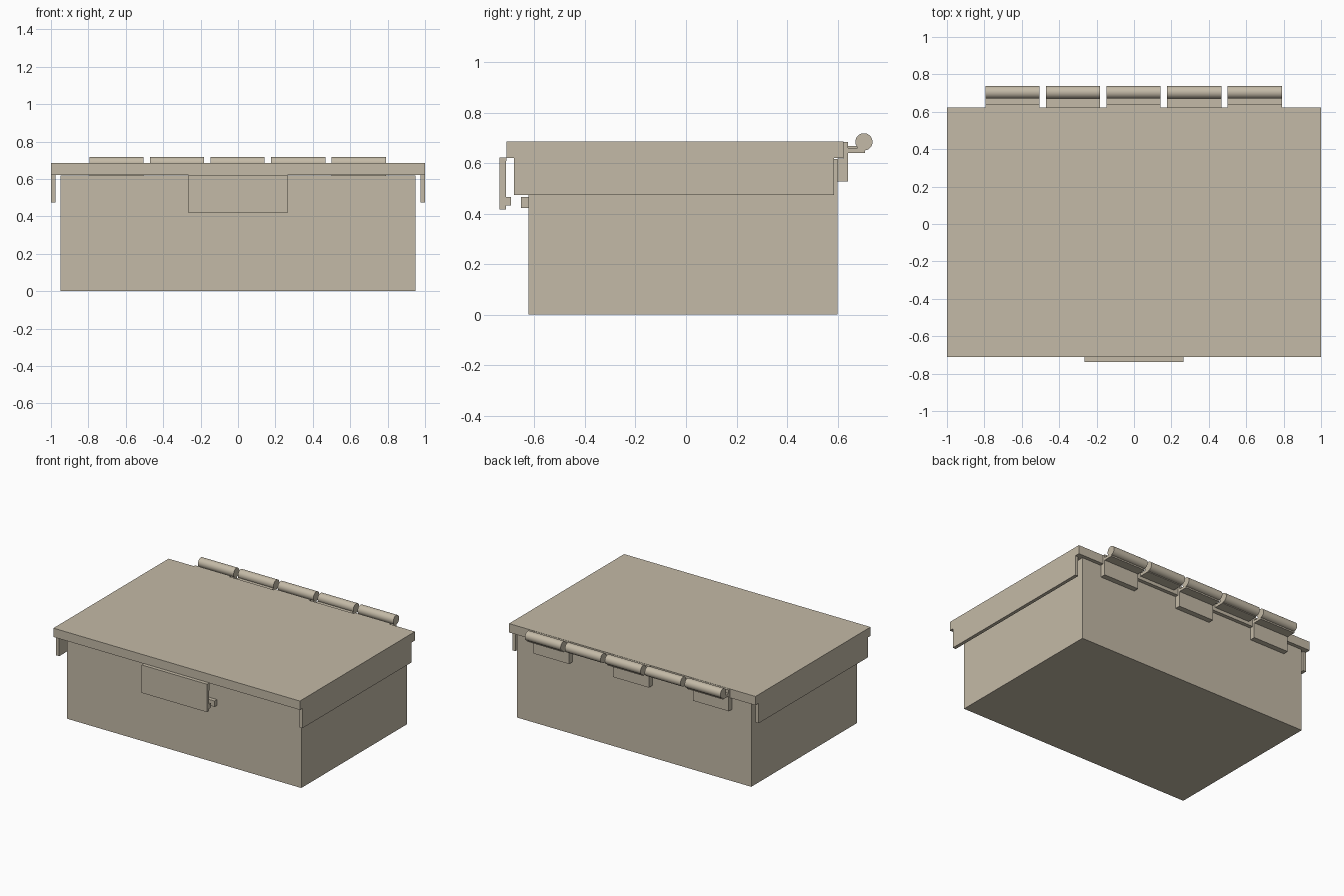
import bpy, bmesh, math
from mathutils import Matrix

cube = bpy.data.objects.get("Cube")
if cube:
    bpy.data.objects.remove(cube, do_unlink=True)

COLOUR = (0.55, 0.49, 0.385, 1.0)
beige = bpy.data.materials.new("warm beige")
beige.diffuse_color = COLOUR
beige.use_nodes = True
beige.node_tree.nodes["Principled BSDF"].inputs["Base Color"].default_value = COLOUR


def finish(name, bm):
    bmesh.ops.recalc_face_normals(bm, faces=bm.faces[:])
    mesh = bpy.data.meshes.new(name)
    bm.to_mesh(mesh)
    bm.free()
    mesh.materials.append(beige)
    obj = bpy.data.objects.new(name, mesh)
    bpy.context.collection.objects.link(obj)
    return obj


def extrude_x(name, profile, x0, x1):
    """Sweep a closed (y, z) profile from x0 to x1."""
    bm = bmesh.new()
    face = bm.faces.new([bm.verts.new((x0, y, z)) for y, z in profile])
    new = bmesh.ops.extrude_face_region(bm, geom=[face])["geom"]
    verts = [g for g in new if isinstance(g, bmesh.types.BMVert)]
    bmesh.ops.translate(bm, verts=verts, vec=(x1 - x0, 0, 0))
    return finish(name, bm)


def box(name, x, y, z):
    return extrude_x(name, [(y[0], z[0]), (y[1], z[0]), (y[1], z[1]), (y[0], z[1])], *x)


def barrel(name, x0, x1, y, z, radius):
    bm = bmesh.new()
    place = Matrix.Translation(((x0 + x1) / 2, y, z)) @ Matrix.Rotation(math.pi / 2, 4, 'Y')
    bmesh.ops.create_cone(bm, cap_ends=True, segments=40, radius1=radius,
                          radius2=radius, depth=x1 - x0, matrix=place)
    obj = finish(name, bm)
    bpy.ops.object.select_all(action='DESELECT')
    obj.select_set(True)
    bpy.context.view_layer.objects.active = obj
    bpy.ops.object.shade_smooth_by_angle(angle=math.radians(35))


# Main body and lid
box("box_body", (-0.95, 0.95), (-0.623, 0.60), (0, 0.617))
box("lid", (-1, 1), (-0.711, 0.623), (0.62, 0.685))

# Flanges hanging from both lid sides
for side, x in (("left", (0.975, 1)), ("right", (-1, -0.975))):
    box(f"{side}_lid_flange", x, (-0.68, 0.585), (0.474, 0.62))

# Front latch with its inner hook, and the catch on the body
extrude_x("front_latch", [(-0.738, 0.417), (-0.713, 0.417), (-0.713, 0.433),
                          (-0.692, 0.433), (-0.692, 0.466), (-0.713, 0.466),
                          (-0.711, 0.622), (-0.738, 0.622)], -0.265, 0.265)
box("latch_catch", (-0.265, 0.265), (-0.652, -0.623), (0.423, 0.466))

# Hinge knuckles, alternating between body leaves and lid leaves
BODY_LEAF = [(0.60, 0.528), (0.64, 0.528), (0.64, 0.640), (0.708, 0.640),
             (0.708, 0.660), (0.64, 0.660), (0.64, 0.684), (0.624, 0.684),
             (0.624, 0.618), (0.60, 0.618)]
LID_LEAF = [(0.623, 0.645), (0.70, 0.645), (0.70, 0.668), (0.623, 0.668)]
for i in range(5):
    centre = (i - 2) * 0.324 - 0.002
    x0, x1 = centre - 0.145, centre + 0.145
    if i % 2 == 0:
        extrude_x(f"body_hinge_leaf_{i + 1}", BODY_LEAF, x0, x1)
    else:
        extrude_x(f"lid_hinge_leaf_{i + 1}", LID_LEAF, x0, x1)
    barrel(f"hinge_barrel_{i + 1}", x0, x1, 0.704, 0.684, 0.034)
